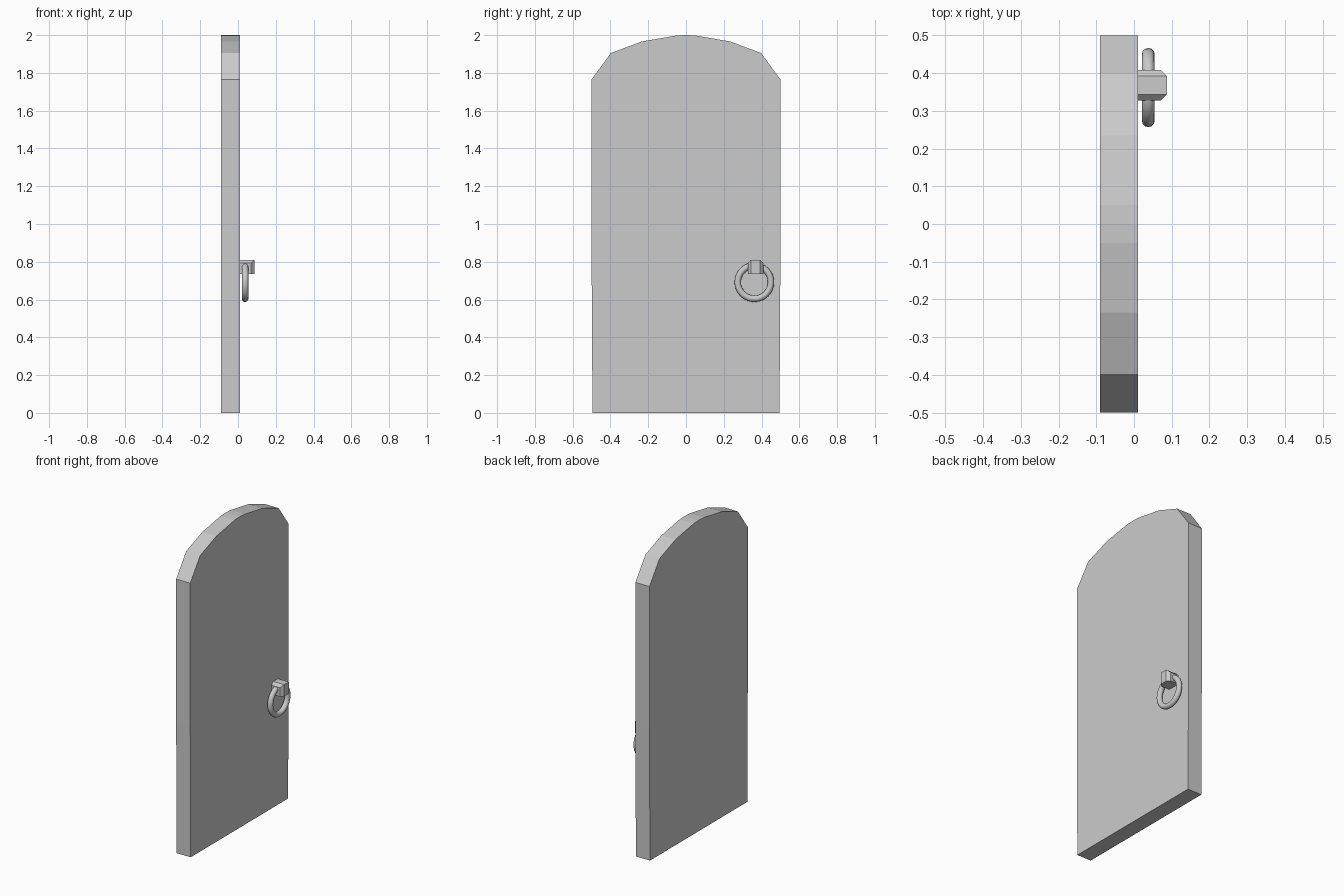
import bpy, bmesh, math

if "Cube" in bpy.data.objects:
    bpy.data.objects.remove(bpy.data.objects["Cube"])


def add_object(name, bm):
    bmesh.ops.recalc_face_normals(bm, faces=bm.faces)
    mesh = bpy.data.meshes.new(name)
    bm.to_mesh(mesh)
    bm.free()
    obj = bpy.data.objects.new(name, mesh)
    bpy.context.collection.objects.link(obj)
    return obj


# Door slab: mirrored arched outline extruded in x
half = [(0.495, 0), (0.5, 0.85), (0.5, 1.765), (0.398, 1.905),
        (0.235, 1.966), (0.05, 1.998)]
outline = half + [(0, 2.0)] + [(-y, z) for y, z in reversed(half)]
bm = bmesh.new()
face = bm.faces.new([bm.verts.new((-0.09, y, z)) for y, z in outline])
ext = bmesh.ops.extrude_face_region(bm, geom=[face], use_keep_orig=True)
moved = [g for g in ext["geom"] if isinstance(g, bmesh.types.BMVert)]
bmesh.ops.translate(bm, verts=moved, vec=(0.1, 0, 0))
add_object("door_slab", bm)

# Handle mount: block with chamfered front uprights and top sides
x0, x1, yc, hw, z0, z1 = 0.005, 0.087, 0.368, 0.041, 0.735, 0.81
bm = bmesh.new()
bmesh.ops.create_cube(bm, size=1)
for v in bm.verts:
    v.co = (x1 if v.co.x > 0 else x0,
            yc + (hw if v.co.y > 0 else -hw),
            z1 if v.co.z > 0 else z0)


def chamfered(e):
    a, b = e.verts
    d = b.co - a.co
    mid = (a.co + b.co) / 2
    upright = abs(d.z) > 0.01 and mid.x > 0.05
    top_side = abs(d.x) > 0.01 and mid.z > 0.8
    return upright or top_side


bmesh.ops.bevel(bm, geom=[e for e in bm.edges if chamfered(e)],
                offset=0.017, segments=1, affect='EDGES')
add_object("handle_mount", bm)

# Ring handle hanging through the mount
bpy.ops.mesh.primitive_torus_add(
    major_radius=0.088, minor_radius=0.017, major_segments=32, minor_segments=12,
    location=(0.038, 0.362, 0.692), rotation=(0, math.pi / 2, 0))
ring = bpy.context.object
ring.name = "ring_handle"
bpy.ops.object.shade_smooth_by_angle(angle=math.radians(40))
